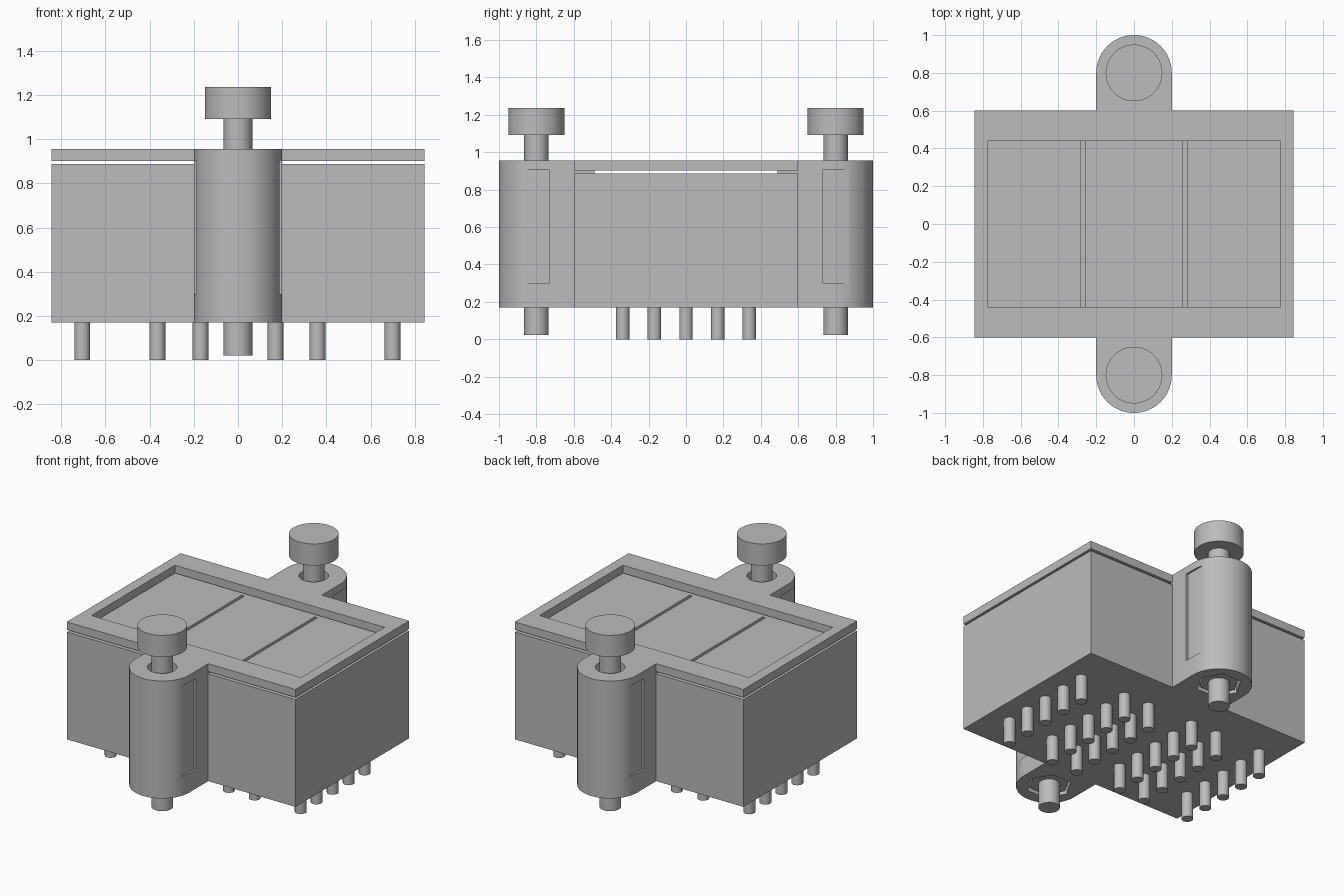
import bpy, bmesh, math
from mathutils import Matrix

cube = bpy.data.objects.get("Cube")
if cube:
    bpy.data.objects.remove(cube, do_unlink=True)

grey = bpy.data.materials.new("mid_grey")
grey.use_nodes = True
grey.diffuse_color = (0.5, 0.5, 0.5, 1)
grey.node_tree.nodes["Principled BSDF"].inputs["Base Color"].default_value = grey.diffuse_color


def finish(name, bm):
    bmesh.ops.recalc_face_normals(bm, faces=bm.faces)
    mesh = bpy.data.meshes.new(name)
    bm.to_mesh(mesh)
    bm.free()
    mesh.materials.append(grey)
    obj = bpy.data.objects.new(name, mesh)
    bpy.context.collection.objects.link(obj)
    return obj


def prism(name, outline, z0, z1):
    """Extrude an XY outline from z0 to z1."""
    bm = bmesh.new()
    base = bm.faces.new([bm.verts.new((x, y, z0)) for x, y in outline])
    top = bmesh.ops.extrude_face_region(bm, geom=[base])["geom"]
    moved = [v for v in top if isinstance(v, bmesh.types.BMVert)]
    bmesh.ops.translate(bm, verts=moved, vec=(0, 0, z1 - z0))
    return finish(name, bm)


def box(name, x0, x1, y0, y1, z0, z1):
    return prism(name, [(x0, y0), (x1, y0), (x1, y1), (x0, y1)], z0, z1)


def rod(name, x, y, r, z0, z1, sides=32):
    turn = [2 * math.pi * i / sides for i in range(sides)]
    return prism(name, [(x + r * math.cos(a), y + r * math.sin(a)) for a in turn], z0, z1)


def smooth(obj):
    bpy.ops.object.select_all(action='DESELECT')
    obj.select_set(True)
    bpy.context.view_layer.objects.active = obj
    bpy.ops.object.shade_smooth_by_angle(angle=math.radians(30))


def cut(obj, cutters):
    """Subtract the cutters, then discard them."""
    bpy.context.view_layer.objects.active = obj
    for c in cutters:
        mod = obj.modifiers.new("cut", 'BOOLEAN')
        mod.operation = 'DIFFERENCE'
        mod.solver = 'EXACT'
        mod.object = c
        bpy.ops.object.modifier_apply(modifier=mod.name)
        bpy.data.objects.remove(c, do_unlink=True)


W, D = 0.845, 0.6
BOTTOM, BODY_TOP, LID_BOTTOM, TOP = 0.17, 0.887, 0.902, 0.955

# Main housing with two narrow slots in its upper face
housing = box("housing", -W, W, -D, D, BOTTOM, BODY_TOP)
cut(housing, [box("slot_cutter", s * 0.27 - 0.01, s * 0.27 + 0.01, -0.44, 0.44, 0.8, 1)
              for s in (-1, 1)])

# Open frame floating just above the housing
frame = box("lid_frame", -W, W, -D, D, LID_BOTTOM, TOP)
cut(frame, [box("window_cutter", -0.775, 0.775, -0.44, 0.44, 0.8, 1)])

for side, label in ((-1, "front"), (1, "back")):
    y = side * 0.8

    # Screw lug: round outside, straight where it meets the housing
    arc = [math.pi * i / 48 for i in range(49)]
    outline = [(0.2 * math.cos(a), side * (0.8 + 0.2 * math.sin(a))) for a in arc]
    outline += [(-0.2, side * D), (0.2, side * D)]
    lug = prism(label + "_lug", outline, BOTTOM, TOP)
    cut(lug, [rod("bore_cutter", 0, y, 0.09, 0, 1.2),
              rod("nut_cutter", 0, y, 0.14, 0.1, 0.27, 6)])
    # Shallow flats on both flanks
    ya, yb = sorted((side * 0.73, side * 0.9))
    cut(lug, [box("flat_cutter", min(s * 0.187, s * 0.3), max(s * 0.187, s * 0.3), ya, yb, 0.3, 0.905)
              for s in (-1, 1)])
    smooth(lug)

    # Bridge that carries the frame
    ya, yb = sorted((side * 0.49, side * D))
    box(label + "_bridge", -0.2, 0.2, ya, yb, BODY_TOP, LID_BOTTOM)

    # Captive nut and thumb screw
    rod(label + "_nut", 0, y, 0.125, 0.185, 0.27, 6)
    smooth(rod(label + "_screw_shaft", 0, y, 0.065, 0.022, 1.1))
    smooth(rod(label + "_screw_head", 0, y, 0.15, 1.092, 1.237, 48))

# Contact pins under the housing
for x in (-0.705, -0.365, -0.17, 0.17, 0.36, 0.70):
    for row in range(-2, 3):
        smooth(rod("contact_pin", x, row * 0.169, 0.036, 0, BOTTOM + 0.01, 24))
